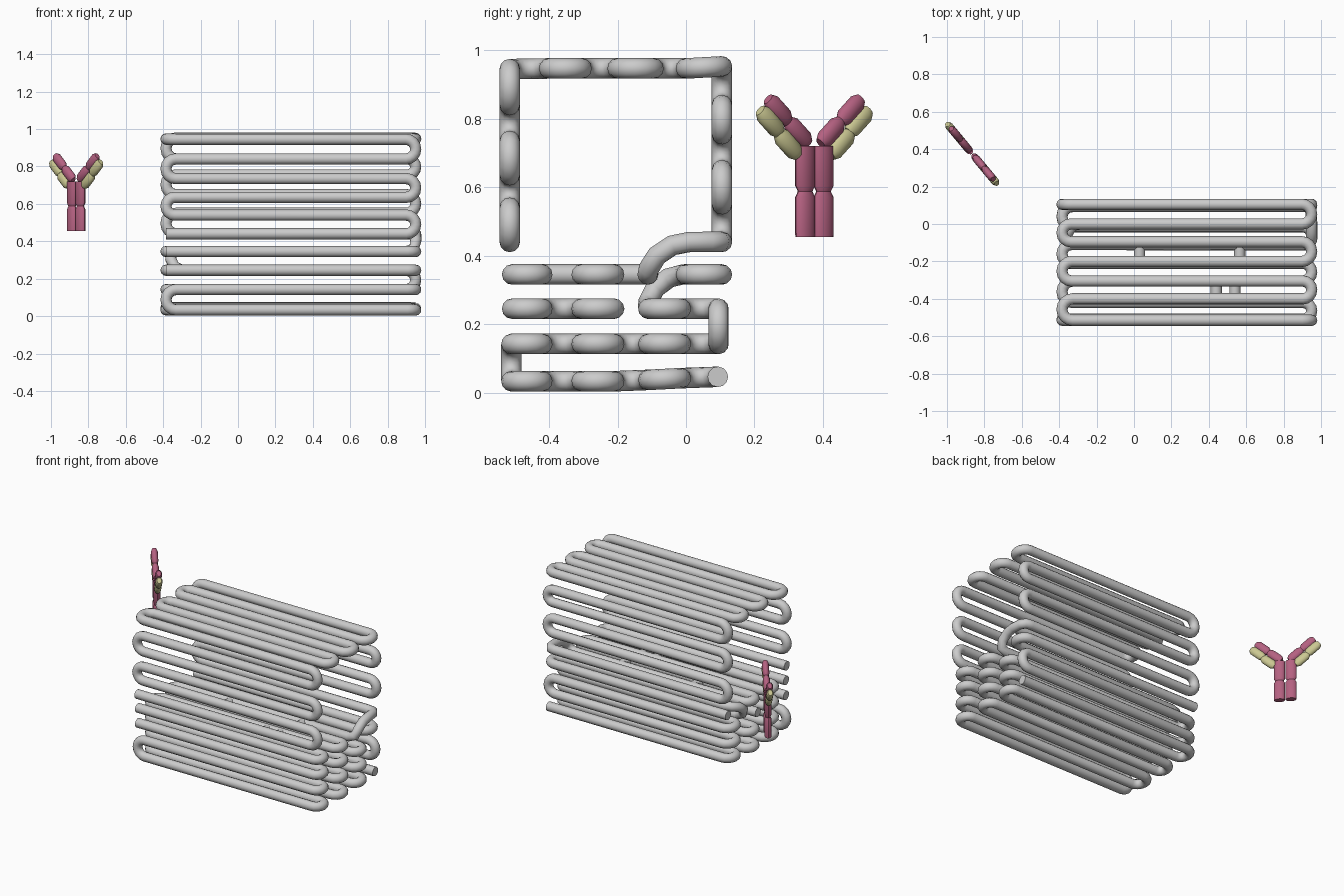
import bpy, bmesh, math
from mathutils import Vector

if "Cube" in bpy.data.objects:
    bpy.data.objects.remove(bpy.data.objects["Cube"])

R = 0.03                      # tube radius
XL, XR = -0.385, 0.95         # centreline ends of the runs


def tube(name, pts):
    cu = bpy.data.curves.new(name, 'CURVE')
    cu.dimensions = '3D'
    cu.bevel_depth = R
    cu.bevel_resolution = 4
    cu.use_fill_caps = True
    sp = cu.splines.new('POLY')
    sp.points.add(len(pts) - 1)
    for p, co in zip(sp.points, pts):
        p.co = (*co, 1)
    sp.use_smooth = True
    ob = bpy.data.objects.new(name, cu)
    bpy.context.collection.objects.link(ob)
    return ob


def serpentine(runs, side=1):
    """Runs are (y, z); side is the end where the first run turns."""
    pts = [(XL if side > 0 else XR, *runs[0])]
    for a, b in zip(runs, runs[1:]):
        a, b = Vector(a), Vector(b)
        mid, half = (a + b) / 2, (b - a) / 2
        r = min(half.length, 0.06)
        cx = XR - r if side > 0 else XL + r
        for i in range(9):
            t = math.pi * i / 8
            q = mid - half * math.cos(t)
            pts.append((cx + side * r * math.sin(t), q.x, q.y))
        side = -side
    pts.append((XR if side > 0 else XL, *runs[-1]))
    return pts


# Upper shell: front wall, top, back wall, then a swept turn into the floor
front = [(-0.515, z) for z in (0.44, 0.54, 0.635, 0.735, 0.84, 0.945)]
top = [(y, 0.947) for y in (-0.40, -0.305, -0.20, -0.095, 0.0)] + [(0.105, 0.953)]
back = [(0.105, z) for z in (0.84, 0.755, 0.65, 0.55, 0.44)]
shell = serpentine(front + top + back)[:-1]
sweep = [(0.89, 0.105, 0.44), (0.925, 0.10, 0.44), (0.945, 0.07, 0.44),
         (0.95, 0.01, 0.44), (0.95, -0.04, 0.43), (0.95, -0.085, 0.40),
         (0.94, -0.11, 0.36), (0.90, -0.112, 0.345)]
floor1 = serpentine([(y, 0.345) for y in (-0.11, -0.21, -0.305, -0.42, -0.508)], -1)[1:]
tube("upper_coil", shell + sweep + floor1)

# Lower stack of three layers, fed from the back pair of the first floor
pair = serpentine([(0.105, 0.345), (0.0, 0.345)])[:-1]
dip = [(-0.29, 0.0, 0.345), (-0.33, -0.01, 0.345), (-0.355, -0.05, 0.335),
       (-0.36, -0.09, 0.305), (-0.34, -0.11, 0.265), (-0.30, -0.11, 0.245)]
lower = [(-0.11, 0.245), (-0.015, 0.245), (0.095, 0.245)]
lower += [(y, 0.142) for y in (0.095, -0.015, -0.11, -0.21, -0.305, -0.42, -0.51)]
lower += [(-0.51, 0.033), (-0.42, 0.033), (-0.305, 0.033), (-0.21, 0.033),
          (-0.11, 0.037), (-0.015, 0.042), (0.093, 0.046)]
tube("lower_coil", pair + dip + serpentine(lower)[1:])
tube("middle_coil", serpentine([(y, 0.245) for y in (-0.508, -0.42, -0.305, -0.21)]))

# Short inner bends between floor runs
for i, (x, y0, y1) in enumerate([(0.03, -0.11, -0.21), (0.565, -0.11, -0.21),
                                 (0.44, -0.305, -0.42), (0.54, -0.305, -0.42)]):
    tube(f"inner_bend_{i}", [(x, y0, 0.345), (x, y1, 0.345)])


def material(name, col):
    m = bpy.data.materials.new(name)
    m.diffuse_color = (*col, 1)
    m.use_nodes = True
    m.node_tree.nodes["Principled BSDF"].inputs["Base Color"].default_value = m.diffuse_color
    return m


pink = material("pink", (0.46, 0.12, 0.22))
yellow = material("yellow", (0.60, 0.58, 0.29))

# Y-shaped protein lies in a vertical plane turned about z
CENTRE = Vector((-0.865, 0.375, 0))
U = Vector((-0.64, 0.77, 0)).normalized()
N = Vector((0.77, 0.64, 0)).normalized()
Z = Vector((0, 0, 1))


def domain(name, u, z, axis, length, width, mat, ends=(0.65, 0.65)):
    """Flattened barrel with tapered ends; axis is (u, z)."""
    a = (U * axis[0] + Z * axis[1]).normalized()
    s = N.cross(a)
    c = CENTRE + U * u + Z * z
    h, bev = length / 2, 0.018
    prof = [(-h, ends[0]), (-h + bev, 1), (h - bev, 1), (h, ends[1])]
    bm = bmesh.new()
    n = 16
    rings = []
    for d, k in prof:
        rings.append([bm.verts.new(c + a * d
                      + s * (k * width / 2 * math.cos(2 * math.pi * i / n))
                      + N * (k * 0.021 * math.sin(2 * math.pi * i / n)))
                      for i in range(n)])
    for r0, r1 in zip(rings, rings[1:]):
        for i in range(n):
            j = (i + 1) % n
            bm.faces.new((r0[i], r0[j], r1[j], r1[i]))
    bm.faces.new(rings[0])
    bm.faces.new(rings[-1])
    bmesh.ops.recalc_face_normals(bm, faces=bm.faces)
    me = bpy.data.meshes.new(name)
    bm.to_mesh(me)
    bm.free()
    me.materials.append(mat)
    ob = bpy.data.objects.new(name, me)
    bpy.context.collection.objects.link(ob)
    bpy.context.view_layer.objects.active = ob
    ob.select_set(True)
    bpy.ops.object.shade_smooth_by_angle(angle=math.radians(30))
    ob.select_set(False)


for m, side in ((-1, "left"), (1, "right")):
    # stem halves
    domain(f"stem_lower_{side}", m * 0.035, 0.522, (0, 1), 0.134, 0.068, pink, (0.98, 0.7))
    domain(f"stem_upper_{side}", m * 0.035, 0.653, (0, 1), 0.134, 0.068, pink, (0.7, 0.98))
    # arm: inner heavy chain and outer light chain
    ax = (m * 0.76, 0.65)
    domain(f"arm_inner_{side}", m * 0.062, 0.76, ax, 0.10, 0.055, pink)
    domain(f"arm_tip_{side}", m * 0.138, 0.825, ax, 0.10, 0.055, pink)
    domain(f"light_inner_{side}", m * 0.100, 0.726, ax, 0.10, 0.055, yellow)
    domain(f"light_tip_{side}", m * 0.168, 0.792, ax, 0.10, 0.055, yellow)
